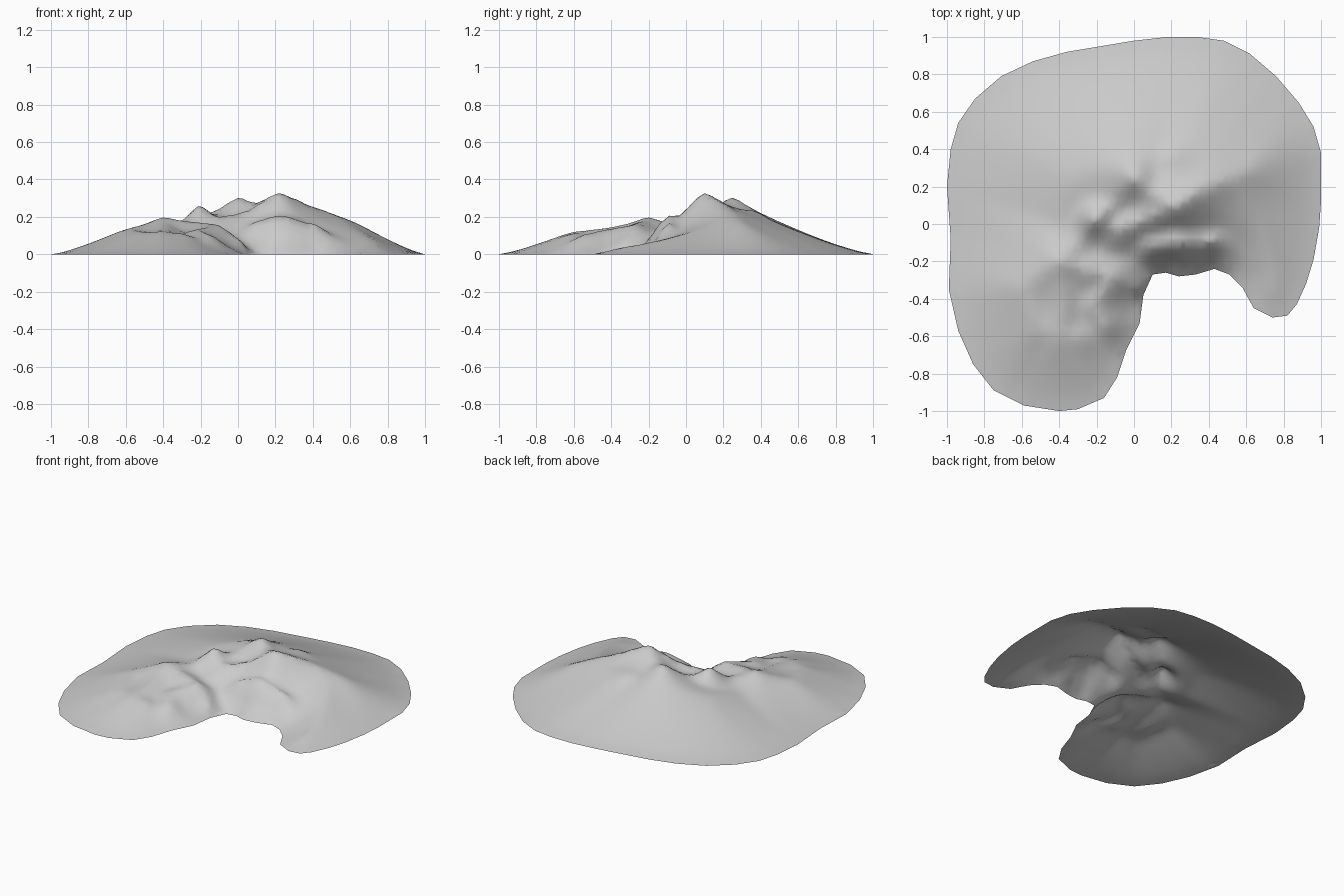
import bpy
import bmesh
import math
from mathutils import Vector
from mathutils.geometry import delaunay_2d_cdt, intersect_point_line

default_cube = bpy.data.objects.get("Cube")
if default_cube:
    bpy.data.objects.remove(default_cube, do_unlink=True)

GRID_STEP = 0.035
EDGE_MARGIN = 0.018
ROUNDING = 0.02
FOOT_CURVE = 1.25

# Shoreline of the mountain, counter-clockwise, in hundredths of a unit
SHORE = [
    (100, 38), (96, 52), (88, 65), (76, 79), (62, 91), (48, 98), (34, 100),
    (18, 100), (0, 98), (-18, 95), (-36, 92), (-54, 87), (-71, 79),
    (-85, 67), (-94, 54), (-98, 40), (-100, 20), (-98, -8), (-99, -35),
    (-94, -57), (-86, -75), (-75, -89), (-59, -97), (-40, -100), (-30, -99),
    (-16, -93), (-9, -82), (-4, -67), (3, -53), (5, -38), (10, -27),
    (17, -26), (24, -28), (33, -27), (43, -24), (51, -27), (58, -34),
    (64, -45), (74, -50), (82, -49), (87, -43), (92, -32), (96, -19),
    (99, -2), (100, 12),
]
shore = [Vector((x, y)) / 100 for x, y in SHORE]

# Crest lines: x, y and height along each ridge
RIDGES = {
    "summit_ridge": [(0.0, 0.25, 0.285), (0.1, 0.18, 0.275), (0.22, 0.1, 0.335),
                     (0.38, 0.2, 0.265), (0.6, 0.28, 0.18)],
    "middle_ridge": [(0.0, 0.25, 0.285), (-0.1, 0.13, 0.215), (-0.21, 0.03, 0.19),
                     (-0.3, -0.1, 0.17), (-0.4, -0.2, 0.185)],
    "inner_ridge": [(0.22, 0.1, 0.335), (0.06, 0.03, 0.235), (-0.1, -0.03, 0.2),
                    (-0.21, 0.03, 0.19)],
    "cliff_shoulder": [(0.09, -0.11, 0.18), (0.22, -0.09, 0.22), (0.42, -0.09, 0.16)],
    "west_spur": [(-0.4, -0.2, 0.185), (-0.58, -0.33, 0.14), (-0.52, -0.55, 0.12),
                  (-0.3, -0.6, 0.115)],
    "plateau": [(-0.4, -0.2, 0.185), (-0.38, -0.4, 0.145), (-0.4, -0.6, 0.12)],
    "valley_spur": [(-0.4, -0.2, 0.185), (-0.22, -0.25, 0.175), (-0.1, -0.28, 0.16),
                    (0.0, -0.33, 0.09)],
    "terrace": [(-0.1, -0.28, 0.16), (-0.22, -0.42, 0.135), (-0.16, -0.54, 0.11)],
}

# Small rounded tops: x, y, added height and radius
KNOLLS = [(-0.21, 0.03, 0.075, 0.07), (0.0, 0.25, 0.025, 0.07),
          (-0.4, -0.2, 0.015, 0.08), (0.2, 0.37, 0.015, 0.06)]


def sample_ridge(points, spacing=0.03):
    """Evenly spaced points along one crest line."""
    result = []
    for start, end in zip(points, points[1:]):
        a, b = Vector(start), Vector(end)
        count = max(1, round((b - a).length / spacing))
        result += [a.lerp(b, i / count) for i in range(count)]
    return result + [Vector(points[-1])]


def shore_distance(p):
    """Distance from a plan point to the nearest stretch of shore."""
    best = math.inf
    for a, b in zip(shore, shore[1:] + shore[:1]):
        t = intersect_point_line(p, a, b)[1]
        near = a.lerp(b, min(1, max(0, t)))
        best = min(best, (p - near).length)
    return best


def height(p, edge):
    """Hollow slope from the highest reachable crest to the shore, plus knolls."""
    best = 0
    for crest in crests:
        away = math.hypot((p - crest.to_2d()).length, ROUNDING) - ROUNDING
        best = max(best, crest.z * (edge / (edge + away)) ** FOOT_CURVE)
    for x, y, rise, radius in KNOLLS:
        best += rise * math.exp(-((p - Vector((x, y))).length / radius) ** 2)
    return best


crests = [p for ridge in RIDGES.values() for p in sample_ridge(ridge)]

# Plan points: shore first, then crest points and an even interior grid
plan = list(shore)
for crest in crests:
    p = crest.to_2d()
    if all((p - q).length > GRID_STEP / 3 for q in plan):
        plan.append(p)
fixed = list(plan)
steps = int(1 / GRID_STEP)
for row in range(-steps, steps + 1):
    for col in range(-steps, steps + 1):
        shift = 0.5 * (row % 2)
        p = Vector(((col + shift) * GRID_STEP, row * GRID_STEP))
        clear = all((p - q).length > GRID_STEP / 2 for q in fixed)
        if clear and shore_distance(p) > EDGE_MARGIN:
            plan.append(p)

# Triangulate inside the shoreline and lift the surface
outline = list(range(len(shore)))
verts, _, faces, *_ = delaunay_2d_cdt(plan, [], [outline], 1, 1e-5)
bm = bmesh.new()
bm_verts = [bm.verts.new((v.x, v.y, 0)) for v in verts]
for face in faces:
    bm.faces.new([bm_verts[i] for i in face])
loose = [v for v in bm.verts if not v.link_faces]
bmesh.ops.delete(bm, geom=loose, context='VERTS')
inside = [v for v in bm.verts if not v.is_boundary]
for v in inside:
    p = v.co.to_2d()
    v.co.z = height(p, shore_distance(p))

# Weather the crests a little
bmesh.ops.smooth_vert(bm, verts=inside, factor=0.5, use_axis_z=True)
bmesh.ops.recalc_face_normals(bm, faces=bm.faces)
if sum(f.normal.z for f in bm.faces) < 0:
    bmesh.ops.reverse_faces(bm, faces=bm.faces)
for f in bm.faces:
    f.smooth = True

mesh = bpy.data.meshes.new("mountain_terrain")
bm.to_mesh(mesh)
bm.free()

# Plain grey rock
rock = bpy.data.materials.new("rock_grey")
rock.use_nodes = True
colour = (0.6, 0.6, 0.6, 1)
rock.diffuse_color = colour
rock.node_tree.nodes["Principled BSDF"].inputs["Base Color"].default_value = colour
mesh.materials.append(rock)

terrain = bpy.data.objects.new("mountain_terrain", mesh)
bpy.context.collection.objects.link(terrain)
